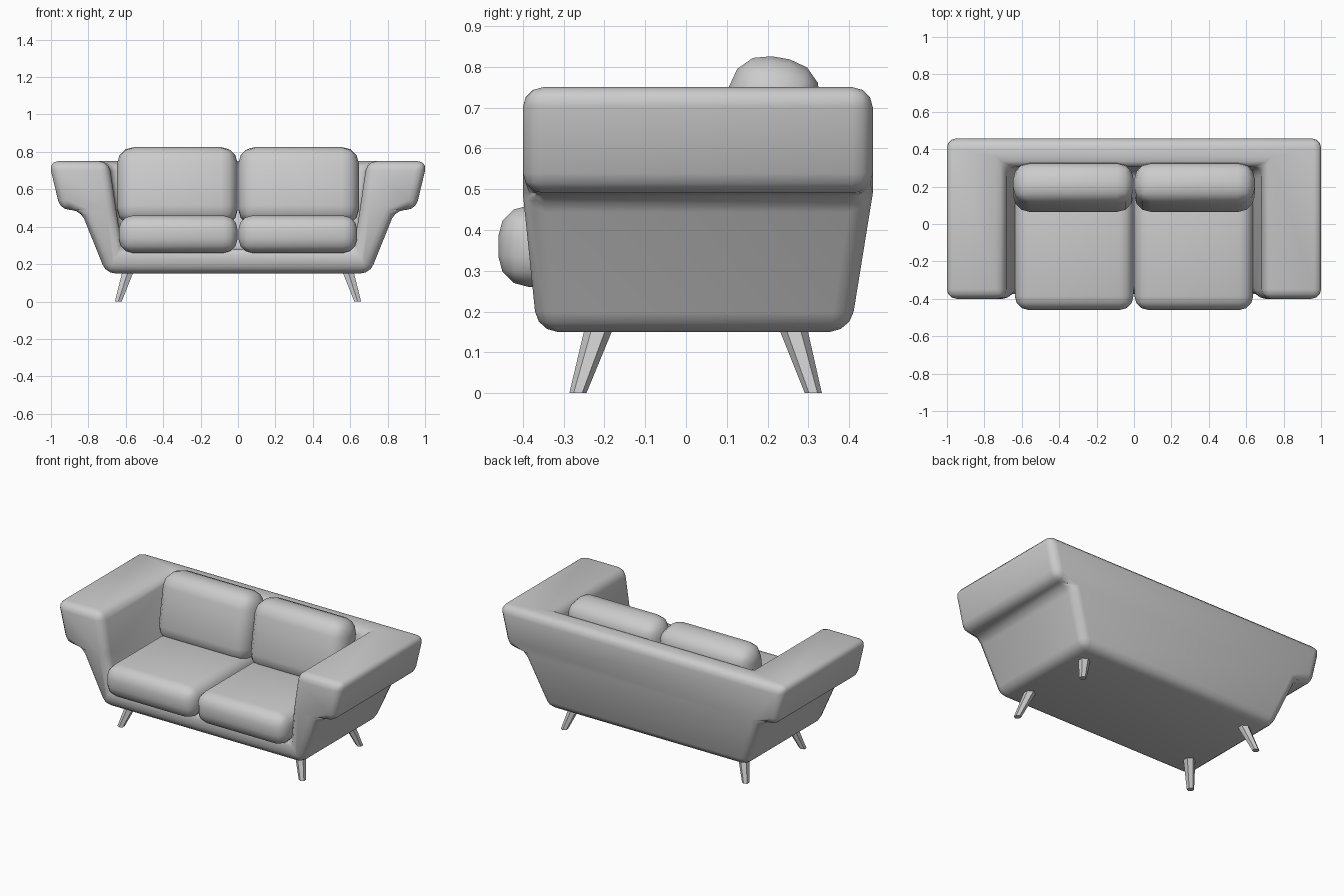
import bpy, bmesh, math
from mathutils import Vector, Matrix

if "Cube" in bpy.data.objects:
    bpy.data.objects.remove(bpy.data.objects["Cube"])


def finish(name, bm, bevel=0, segments=3, angle=40):
    bmesh.ops.remove_doubles(bm, verts=bm.verts, dist=1e-5)
    bmesh.ops.recalc_face_normals(bm, faces=bm.faces)
    mesh = bpy.data.meshes.new(name)
    bm.to_mesh(mesh)
    bm.free()
    ob = bpy.data.objects.new(name, mesh)
    bpy.context.collection.objects.link(ob)
    if bevel:
        mod = ob.modifiers.new("rounded_edges", 'BEVEL')
        mod.width, mod.segments = bevel, segments
        mod.limit_method, mod.angle_limit = 'ANGLE', math.radians(25)
    bpy.ops.object.select_all(action='DESELECT')
    bpy.context.view_layer.objects.active = ob
    ob.select_set(True)
    if bevel:
        bpy.ops.object.modifier_apply(modifier="rounded_edges")
    bpy.ops.object.shade_smooth_by_angle(angle=math.radians(angle))
    return ob


# Upholstered shell: base, back and flared arms as one body
FLOOR, ROLL, TOP, BASE = 0.28, 0.49, 0.75, 0.15


def front_y(z):
    return -0.40 + 0.035 * max(0, (ROLL - z) / (ROLL - BASE))


def back_y(z):
    return 0.458 - 0.055 * max(0, (ROLL - z) / (ROLL - BASE))


def inner_x(z):
    return 0.62 + 0.07 * (z - FLOOR) / (TOP - FLOOR)


outer = [(0.705, BASE), (0.842, ROLL), (0.95, ROLL), (1.012, TOP)]
inner = [(inner_x(z), z) for z in (TOP, ROLL, FLOOR)]


def front(p, s=1):
    return (s * p[0], front_y(p[1]), p[1])


def back(p, s=1):
    return (s * p[0], back_y(p[1]), p[1])


def cavity(p, s=1):
    return (s * p[0], 0.31 - 0.06 * (TOP - p[1]), p[1])


bm = bmesh.new()


def face(*pts):
    bm.faces.new([bm.verts.new(p) for p in pts])


a, b, c, d = outer
it, im, lo = inner
for s in (1, -1):
    for p, q in zip(outer, outer[1:]):
        face(front(p, s), front(q, s), back(q, s), back(p, s))
    face(*[front(p, s) for p in (b, c, d, it, im)])
    face(*[front(p, s) for p in inner], cavity(lo, s), cavity(it, s))
face(*[front(p) for p in (a, b, im, lo)], *[front(p, -1) for p in (lo, im, b, a)])
face(back(a), back(b), back(b, -1), back(a, -1))
face(*[back(p) for p in (b, c, d)], *[back(p, -1) for p in (d, c, b)])
face(front(a), back(a), back(a, -1), front(a, -1))
face(front(lo), cavity(lo), cavity(lo, -1), front(lo, -1))
face(cavity(lo), cavity(it), cavity(it, -1), cavity(lo, -1))
face(front(it), front(d), back(d), back(d, -1), front(d, -1), front(it, -1),
     cavity(it, -1), cavity(it))
finish("sofa_body", bm, 0.05, 3)


# Loose cushions
def cushion(name, centre, size, tilt, bevel):
    bm = bmesh.new()
    m = (Matrix.Translation(centre) @ Matrix.Rotation(math.radians(tilt), 4, 'X')
         @ Matrix.Diagonal((*size, 1)))
    bmesh.ops.create_cube(bm, size=1, matrix=m)
    finish(name, bm, bevel, 3)


# Splayed six-sided legs
def leg(name, foot, top):
    bm = bmesh.new()
    foot, top = Vector(foot), Vector(top)
    bmesh.ops.create_cone(bm, cap_ends=True, segments=6, radius1=0.021,
                          radius2=0.035, depth=1)
    for v in bm.verts:
        t = v.co.z + 0.5
        v.co = foot.lerp(top, t) + Vector((v.co.x, v.co.y, 0))
    finish(name, bm, angle=30)


for s, side in ((1, "right"), (-1, "left")):
    cushion(side + "_seat_cushion", (s * 0.32, -0.08, 0.36), (0.635, 0.76, 0.2), 0, 0.075)
    cushion(side + "_back_cushion", (s * 0.324, 0.196, 0.615), (0.645, 0.225, 0.42), -10, 0.09)
    leg(side + "_front_leg", (s * 0.64, -0.265, 0), (s * 0.588, -0.213, 0.16))
    leg(side + "_rear_leg", (s * 0.64, 0.312, 0), (s * 0.588, 0.262, 0.16))
